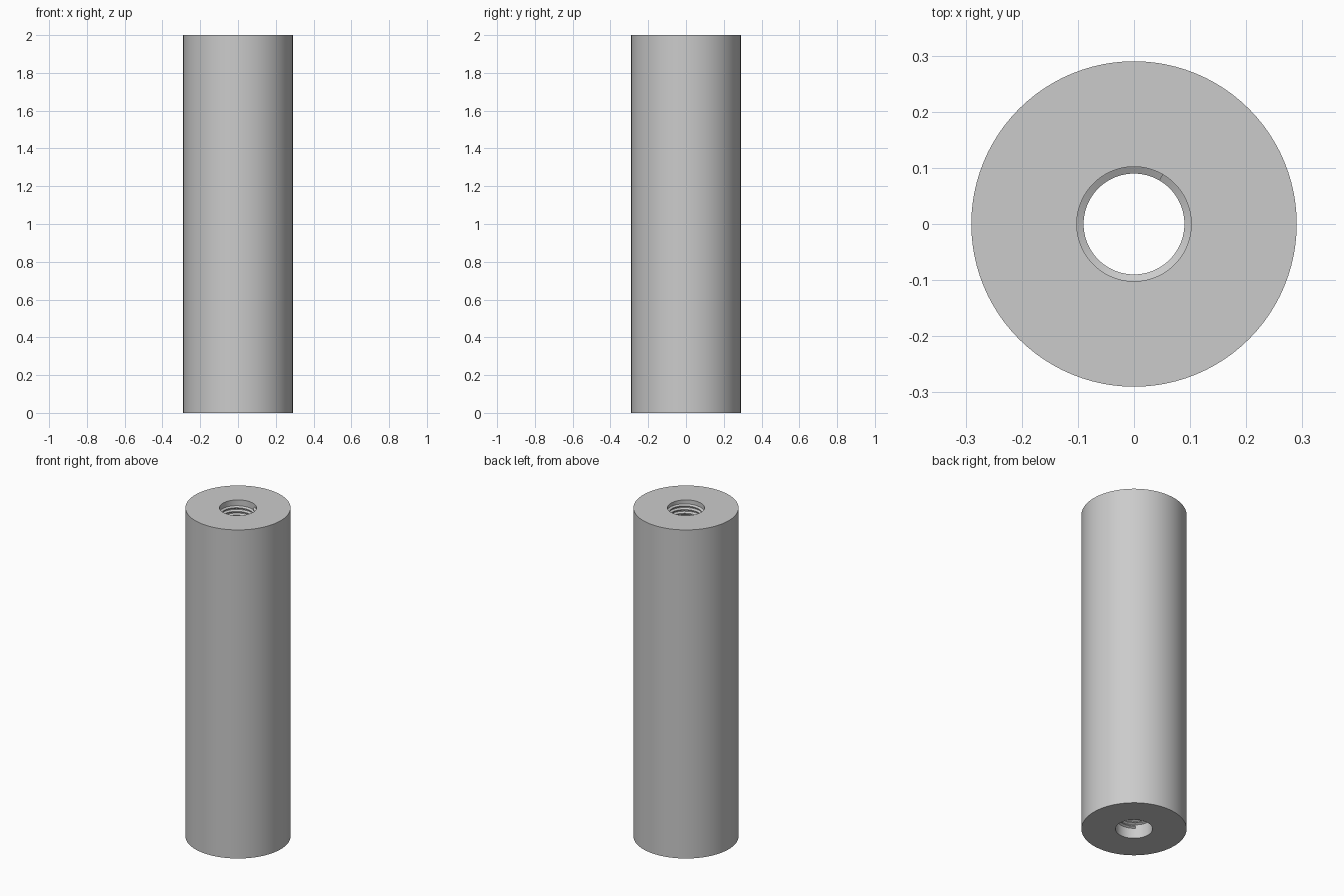
import bpy, bmesh, math

if "Cube" in bpy.data.objects:
    bpy.data.objects.remove(bpy.data.objects["Cube"])

R_OUT, R_BORE, R_CREST, HEIGHT = 0.29, 0.102, 0.09, 2.0
PITCH, Z_START, Z_END = 0.0225, 0.06, 1.985
SIDES, STEPS = 96, 48


def make_object(name, bm):
    bmesh.ops.recalc_face_normals(bm, faces=bm.faces)
    mesh = bpy.data.meshes.new(name)
    bm.to_mesh(mesh)
    bm.free()
    obj = bpy.data.objects.new(name, mesh)
    bpy.context.collection.objects.link(obj)
    bpy.ops.object.select_all(action='DESELECT')
    obj.select_set(True)
    bpy.context.view_layer.objects.active = obj
    bpy.ops.object.shade_smooth_by_angle(angle=math.radians(25))
    return obj


def bridge(bm, a, b):
    for i in range(len(a)):
        j = (i + 1) % len(a)
        bm.faces.new((a[i], a[j], b[j], b[i]))


# Sleeve body: rectangular wall section revolved around z
bm = bmesh.new()
wall = [(R_OUT, 0), (R_OUT, HEIGHT), (R_BORE, HEIGHT), (R_BORE, 0)]
rings = []
for k in range(SIDES):
    a = 2 * math.pi * k / SIDES
    rings.append([bm.verts.new((r * math.cos(a), r * math.sin(a), z)) for r, z in wall])
for k in range(SIDES):
    bridge(bm, rings[k], rings[(k + 1) % SIDES])
make_object("sleeve_body", bm)

# Internal thread: trapezoid ridge swept along a right-hand helix
bm = bmesh.new()
ridge = [(R_BORE + 0.0005, -0.42 * PITCH), (R_CREST, -0.12 * PITCH),
         (R_CREST, 0.12 * PITCH), (R_BORE + 0.0005, 0.42 * PITCH)]
z0, z1 = Z_START + PITCH / 2, Z_END - PITCH / 2
count = int((z1 - z0) / PITCH * STEPS)
end_angle = math.radians(60)
sections = []
for k in range(count + 1):
    a = end_angle - 2 * math.pi * (count - k) / STEPS
    zc = z1 - PITCH * (count - k) / STEPS
    sections.append([bm.verts.new((r * math.cos(a), r * math.sin(a), zc + dz))
                     for r, dz in ridge])
for s, t in zip(sections, sections[1:]):
    bridge(bm, s, t)
bm.faces.new(sections[0])
bm.faces.new(sections[-1])
make_object("internal_thread", bm)
